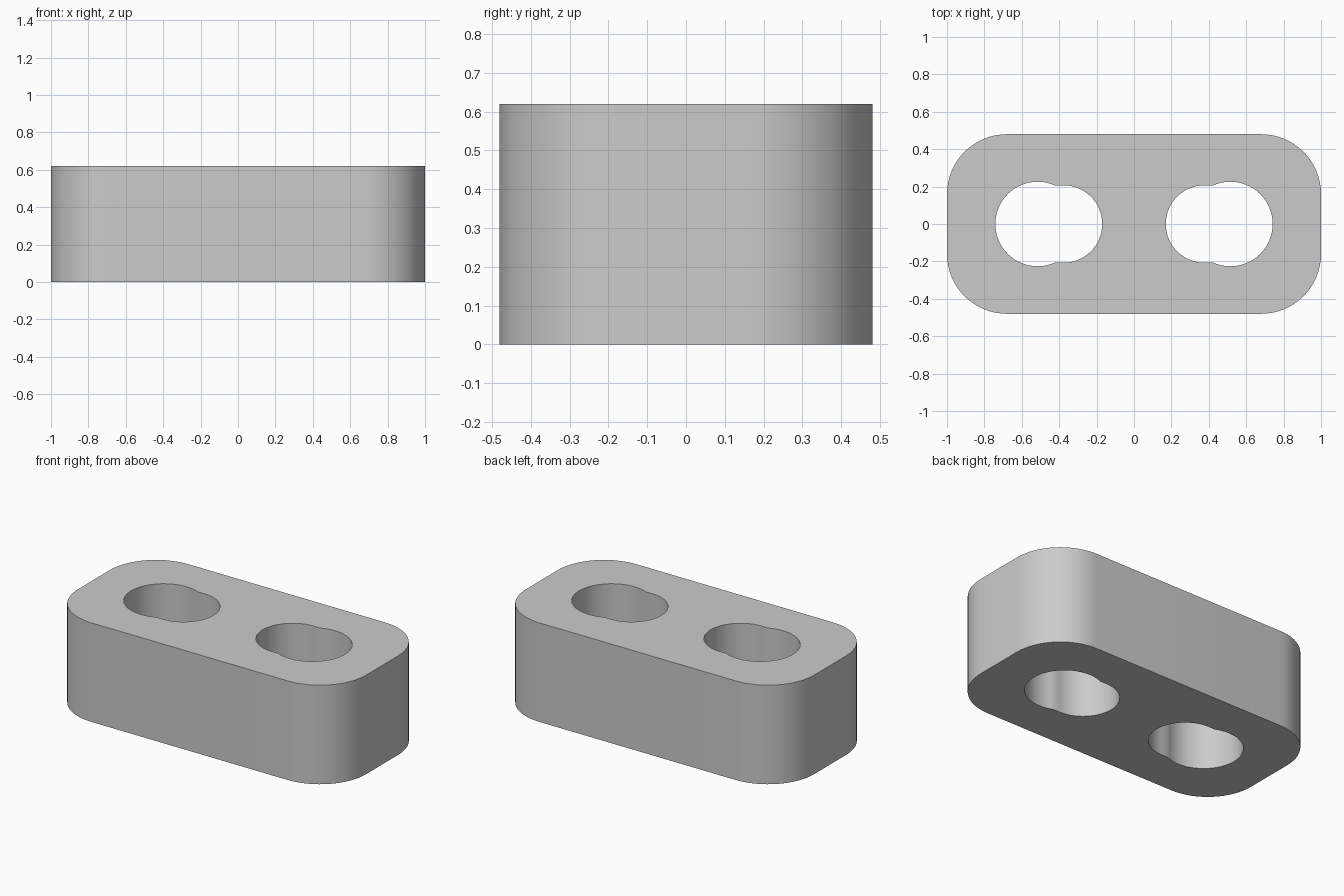
import bpy, bmesh
from math import radians, pi, cos, sin, acos, asin

HEIGHT = 0.62
HALF_X, HALF_Y, CORNER = 1.0, 0.48, 0.32
BIG_X, BIG_R = 0.515, 0.226       # large bore of each keyhole
SMALL_X, SMALL_R = 0.377, 0.207   # smaller overlapping slot end

cube = bpy.data.objects.get("Cube")
if cube:
    bpy.data.objects.remove(cube, do_unlink=True)


def arc(cx, cy, r, start, end, steps):
    return [(cx + r * cos(start + (end - start) * i / steps),
             cy + r * sin(start + (end - start) * i / steps))
            for i in range(steps + 1)]


# Rounded outer outline
outline = []
for i, (sx, sy) in enumerate([(1, 1), (-1, 1), (-1, -1), (1, -1)]):
    outline += arc(sx * (HALF_X - CORNER), sy * (HALF_Y - CORNER),
                   CORNER, i * pi / 2, (i + 1) * pi / 2, 16)

# Keyhole outline: large arc joined to a narrower rounded slot
meet = pi - asin(SMALL_R / BIG_R)
keyhole = arc(BIG_X, 0, BIG_R, -meet, meet, 40)
keyhole += arc(SMALL_X, 0, SMALL_R, pi / 2, 3 * pi / 2, 28)
mirrored = [(-x, y) for x, y in keyhole]

# Fill the profile around both holes and extrude it
bm = bmesh.new()
for loop in (outline, keyhole, mirrored):
    verts = [bm.verts.new((x, y, 0)) for x, y in loop]
    for a, b in zip(verts, verts[1:] + verts[:1]):
        bm.edges.new((a, b))
bmesh.ops.triangle_fill(bm, edges=bm.edges[:], use_beauty=True, normal=(0, 0, 1))
top = bmesh.ops.extrude_face_region(bm, geom=bm.faces[:], use_keep_orig=True)
bmesh.ops.translate(bm, vec=(0, 0, HEIGHT),
                    verts=[g for g in top["geom"] if isinstance(g, bmesh.types.BMVert)])
bmesh.ops.recalc_face_normals(bm, faces=bm.faces[:])

mesh = bpy.data.meshes.new("link_block")
bm.to_mesh(mesh)
bm.free()
block = bpy.data.objects.new("link_block", mesh)
bpy.context.collection.objects.link(block)

# Plain grey material
grey = bpy.data.materials.new("light grey")
grey.use_nodes = True
colour = (0.6, 0.6, 0.6, 1)
grey.diffuse_color = colour
grey.node_tree.nodes["Principled BSDF"].inputs["Base Color"].default_value = colour
mesh.materials.append(grey)

# Smooth curved walls with crisp rims
bpy.ops.object.select_all(action='DESELECT')
block.select_set(True)
bpy.context.view_layer.objects.active = block
bpy.ops.object.shade_smooth_by_angle(angle=radians(25))
